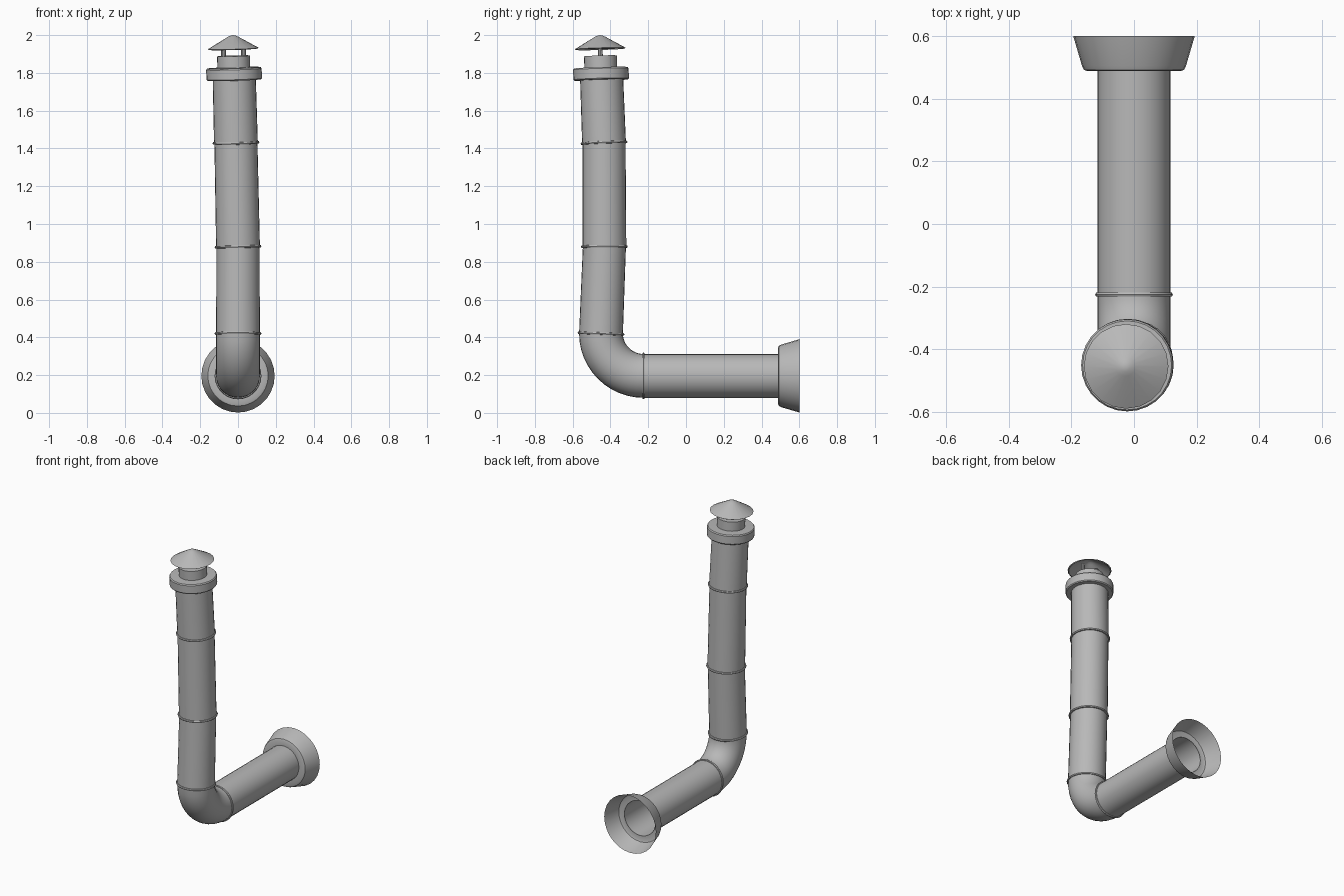
import bpy, bmesh, math
from mathutils import Vector

cube = bpy.data.objects.get("Cube")
if cube:
    bpy.data.objects.remove(cube, do_unlink=True)

metal = bpy.data.materials.new("galvanised grey")
metal.use_nodes = True
GREY = (0.48, 0.48, 0.48, 1)
metal.diffuse_color = GREY
metal.node_tree.nodes["Principled BSDF"].inputs["Base Color"].default_value = GREY


def loft(name, stations, sides=28, angle=35):
    """Skin circles given as (centre, axis, radius); radius 0 closes to a point."""
    bm = bmesh.new()
    rings = []
    for centre, axis, radius in stations:
        w = Vector(axis).normalized()
        u = (Vector((1, 0, 0)) - w * w.x).normalized()
        v = w.cross(u)
        ring = []
        for i in range(sides if radius else 1):
            a = math.tau * i / sides
            ring.append(bm.verts.new(Vector(centre) + radius * (u * math.cos(a) + v * math.sin(a))))
        rings.append(ring)
    for lo, hi in zip(rings, rings[1:]):
        for i in range(sides):
            j = (i + 1) % sides
            if len(lo) == 1:
                bm.faces.new((lo[0], hi[j], hi[i]))
            elif len(hi) == 1:
                bm.faces.new((lo[i], lo[j], hi[0]))
            else:
                bm.faces.new((lo[i], lo[j], hi[j], hi[i]))
    mesh = bpy.data.meshes.new(name)
    bm.to_mesh(mesh)
    bm.free()
    mesh.materials.append(metal)
    obj = bpy.data.objects.new(name, mesh)
    bpy.context.collection.objects.link(obj)
    bpy.ops.object.select_all(action='DESELECT')
    obj.select_set(True)
    bpy.context.view_layer.objects.active = obj
    bpy.ops.object.shade_smooth_by_angle(angle=math.radians(angle))
    return obj


def lathe(name, origin, axis, profile, **kw):
    """Turn a profile of (radius, distance along axis)."""
    o, w = Vector(origin), Vector(axis).normalized()
    return loft(name, [(o + w * t, w, r) for r, t in profile], **kw)


def joint_ring(name, origin, axis):
    lathe(name, origin, axis, [(0.112, -0.007), (0.121, -0.006), (0.124, 0),
                               (0.121, 0.006), (0.112, 0.007)])


R = 0.116
BACK = Vector((0, 1, 0))
LOW = Vector((0, -0.225, 0.196))

# Horizontal pipe, open at the back
lathe("horizontal_pipe", LOW, BACK, [(R, 0), (R, 0.72)])
joint_ring("elbow_back_ring", LOW, BACK)

# Flared wall mount, an open shell with a flat inner lip
lathe("wall_flare", (0, 0, 0.196), BACK,
      [(R, 0.488), (0.15, 0.488), (0.16, 0.492), (0.166, 0.505), (0.194, 0.6)])

# Quarter-turn elbow
BEND = 0.225
elbow = []
for k in range(13):
    a = math.pi / 2 * k / 12
    elbow.append(((0, LOW.y - BEND * math.sin(a), LOW.z + BEND * (1 - math.cos(a))),
                  (0, -math.cos(a), math.sin(a)), R))
loft("elbow", elbow)

# Upright pipe sections, each leaning slightly differently
joints = [Vector(p) for p in ((0, -0.45, 0.42), (0, -0.432, 0.88),
                              (-0.011, -0.434, 1.43), (-0.02, -0.447, 1.78))]
for n, (a, b) in enumerate(zip(joints, joints[1:]), 1):
    loft(f"upright_pipe_{n}", [(a, b - a, R), (b, b - a, R - 0.002)])
    joint_ring(f"upright_ring_{n}", a, b - a)

# Collar, neck and rain cap
TOP = Vector((-0.02, -0.449, 1.762))
LEAN = Vector((-0.03, -0.03, 1))
lathe("collar", TOP, LEAN, [(0.1, 0), (0.142, 0), (0.147, 0.006), (0.147, 0.058),
                            (0.142, 0.065), (0.08, 0.067)])
lathe("neck", TOP, LEAN, [(0.087, 0.06), (0.087, 0.128), (0, 0.128)])
for side, label in ((-1, "right"), (1, "left")):
    lathe(f"cap_post_{label}", TOP + Vector((side * 0.053, 0, 0)), LEAN,
          [(0.013, 0.12), (0.013, 0.195)], sides=10)
lathe("rain_cap", TOP, LEAN, [(0.128, 0.163), (0.135, 0.167), (0.03, 0.228),
                              (0.015, 0.235), (0, 0.238)], sides=20, angle=50)
